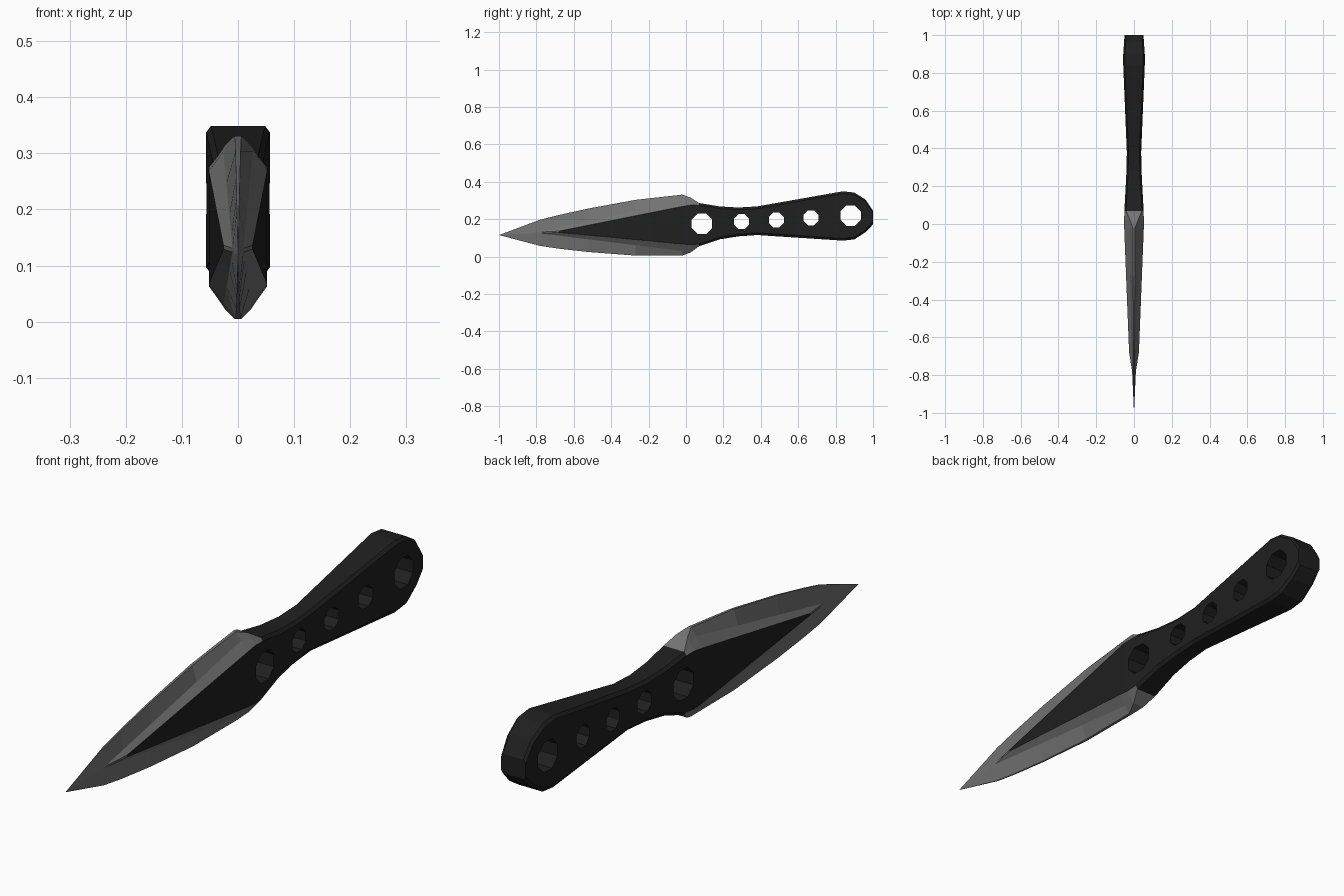
import bpy, bmesh, math
from mathutils import Matrix

if "Cube" in bpy.data.objects:
    bpy.data.objects.remove(bpy.data.objects["Cube"])


def material(name, v):
    m = bpy.data.materials.new(name)
    m.diffuse_color = (v, v, v, 1)
    m.use_nodes = True
    m.node_tree.nodes["Principled BSDF"].inputs["Base Color"].default_value = m.diffuse_color
    return m


dark, steel = material("dark_coating", 0.014), material("bare_steel", 0.17)


def section(zt, zmt, zft, zfb, zmb, zb, e, m, w):
    """Symmetric 12-point section: edge, mid bevel and flat on each side."""
    side = [(e, zt), (m, zmt), (w, zft), (w, zfb), (m, zmb), (e, zb)]
    return side + [(-x, z) for x, z in reversed(side)]


def blade(y, zt, zb):
    """Double-edged blade section with a widening flat between the bevels."""
    t, f = (y + 0.78) / 0.76, max(0, (y + 0.68) / 0.66)
    zmt, zmb, m = 0.131 + 0.172 * t, 0.124 - 0.094 * t, 0.010 + 0.016 * t
    if t <= 0.01:
        return section(zt, zmt, zmt, zmb, zmb, zb, 0.002, m, m)
    return section(zt, zmt, 0.136 + 0.132 * f, 0.129 - 0.062 * f, zmb, zb,
                   0.002 + 0.004 * t, m, 0.026 + 0.026 * f)


def handle(zt, zb, w):
    """Rectangular handle section with chamfered corners."""
    c = 0.012
    return section(zt, zt - c / 2, zt - c, zb + c, zb + c / 2, zb,
                   w - 0.009, w - 0.0045, w)


# Blade and handle stations along y
stations = [(-1.0, section(*[0.115] * 6, 0, 0, 0))]
for y, zt, zb in [(-0.78, 0.197, 0.057), (-0.68, 0.222, 0.042), (-0.52, 0.257, 0.024),
                  (-0.27, 0.303, 0.005), (-0.02, 0.331, 0.005)]:
    stations.append((y, blade(y, zt, zb)))
stations.append((0.025, section(0.315, 0.295, 0.275, 0.063, 0.041, 0.022, 0.023, 0.036, 0.052)))
for y, zt, zb, w in [(0.07, 0.286, 0.055, 0.051), (0.18, 0.268, 0.092, 0.045),
                     (0.28, 0.262, 0.108, 0.040), (0.38, 0.268, 0.115, 0.038),
                     (0.84, 0.349, 0.085, 0.057), (0.90, 0.342, 0.092, 0.057),
                     (0.96, 0.305, 0.130, 0.053), (1.0, 0.245, 0.172, 0.050)]:
    stations.append((y, handle(zt, zb, w)))

# Loft the knife body
bm = bmesh.new()
rings = [[bm.verts.new((x, y, z)) for x, z in pts] for y, pts in stations]
for k, (a, b) in enumerate(zip(rings, rings[1:])):
    for i in range(12):
        j = (i + 1) % 12
        face = bm.faces.new((a[i], a[j], b[j], b[i]))
        flat = i in (2, 8) and k > 1
        face.material_index = 0 if flat or stations[k][0] > 0.05 else 1
bm.faces.new(rings[-1])
bmesh.ops.remove_doubles(bm, verts=bm.verts, dist=0.0005)
bmesh.ops.recalc_face_normals(bm, faces=bm.faces)


def make_object(name, bm, mats):
    me = bpy.data.meshes.new(name)
    bm.to_mesh(me)
    bm.free()
    for m in mats:
        me.materials.append(m)
    ob = bpy.data.objects.new(name, me)
    bpy.context.collection.objects.link(ob)
    return ob


knife = make_object("throwing_knife", bm, [dark, steel])

# Octagonal holes through the handle
bm = bmesh.new()
for y, z, r in [(0.085, 0.175, 0.059), (0.297, 0.187, 0.043), (0.483, 0.196, 0.043),
                (0.668, 0.207, 0.043), (0.88, 0.219, 0.059)]:
    mat = (Matrix.Translation((0, y, z)) @ Matrix.Rotation(math.pi / 2, 4, 'Y')
           @ Matrix.Rotation(math.pi / 8, 4, 'Z'))
    bmesh.ops.create_cone(bm, cap_ends=True, segments=8, radius1=r, radius2=r,
                          depth=0.3, matrix=mat)
cutter = make_object("hole_cutter", bm, [dark])
cutter.hide_render = True

mod = knife.modifiers.new("holes", 'BOOLEAN')
mod.operation, mod.solver, mod.object = 'DIFFERENCE', 'EXACT', cutter
bpy.context.view_layer.objects.active = knife
knife.select_set(True)
bpy.ops.object.modifier_apply(modifier=mod.name)
bpy.data.objects.remove(cutter)
